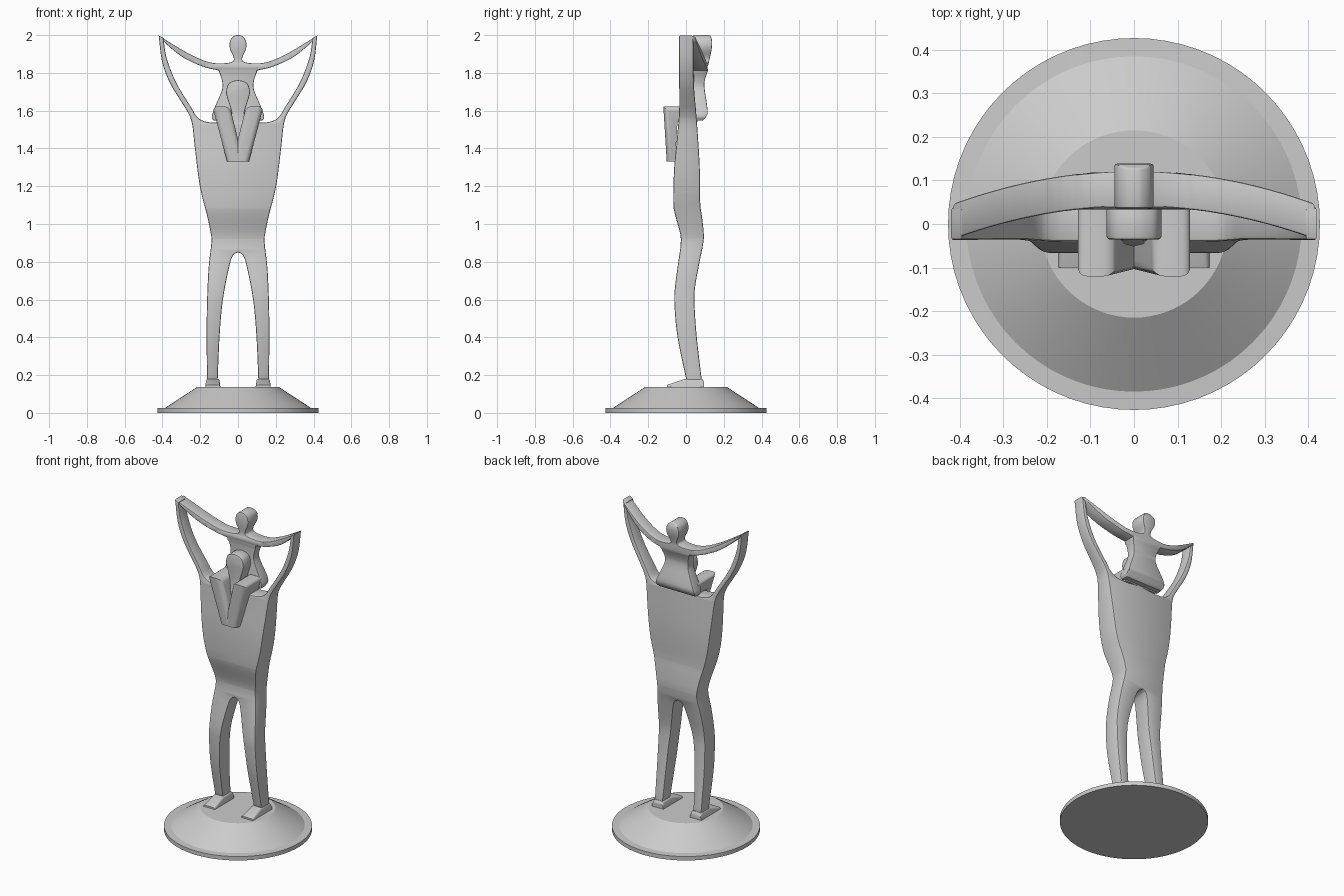
import bpy, bmesh, math
from mathutils import Vector

if "Cube" in bpy.data.objects:
    bpy.data.objects.remove(bpy.data.objects["Cube"])


def smooth(pts, n=4):
    """Catmull-Rom through the points, any dimension."""
    p = [Vector(q) for q in pts]
    p = [p[0] * 2 - p[1]] + p + [p[-1] * 2 - p[-2]]
    out = []
    for a, b, c, d in zip(p, p[1:], p[2:], p[3:]):
        for k in range(n):
            t = k / n
            out.append(0.5 * (2 * b + (c - a) * t + (2 * a - 5 * b + 4 * c - d) * t * t
                              + (3 * b - a - 3 * c + d) * t ** 3))
    return out + [p[-2]]


def outline(runs):
    """Join smooth runs (corners between them) into one mirrored closed outline."""
    half = []
    for run in runs:
        for q in smooth(run):
            if not half or (q - half[-1]).length > 0.003:
                half.append(q)
    return half + [Vector((-q.x, q.y)) for q in reversed(half[1:-1])]


def lookup(table, z):
    if z <= table[0][0]:
        return table[0][1], table[0][2]
    for a, b in zip(table, table[1:]):
        if z <= b[0]:
            t = (z - a[0]) / max(b[0] - a[0], 1e-6)
            return a[1] + (b[1] - a[1]) * t, a[2] + (b[2] - a[2]) * t
    return table[-1][1], table[-1][2]


def finish(bm, name, angle=35):
    bmesh.ops.recalc_face_normals(bm, faces=bm.faces[:])
    me = bpy.data.meshes.new(name)
    bm.to_mesh(me)
    bm.free()
    ob = bpy.data.objects.new(name, me)
    bpy.context.collection.objects.link(ob)
    bpy.ops.object.select_all(action='DESELECT')
    ob.select_set(True)
    bpy.context.view_layer.objects.active = ob
    bpy.ops.object.shade_smooth_by_angle(angle=math.radians(angle))
    return ob


def slab(name, pts, cuts, depth, bevel):
    """Extrude a front outline, slice it, then shape front and back with depth(x, z)."""
    bm = bmesh.new()
    face = bm.faces.new([bm.verts.new((q.x, -1, q.y)) for q in pts])
    ext = bmesh.ops.extrude_face_region(bm, geom=[face], use_keep_orig=True)
    bmesh.ops.translate(bm, vec=(0, 2, 0),
                        verts=[v for v in ext['geom'] if isinstance(v, bmesh.types.BMVert)])
    for co, no in cuts:
        bmesh.ops.bisect_plane(bm, geom=bm.verts[:] + bm.edges[:] + bm.faces[:], dist=1e-5,
                               plane_co=co, plane_no=no)
    for v in bm.verts:
        front, back = depth(v.co.x, v.co.z)
        v.co.y = front if v.co.y < 0 else back
    bmesh.ops.recalc_face_normals(bm, faces=bm.faces[:])
    bm.normal_update()
    rim = [e for e in bm.edges if len(e.link_faces) == 2 and e.calc_face_angle(0) > 0.9
           and abs(e.verts[0].co.y - e.verts[1].co.y) < 0.7 * e.calc_length()]
    bmesh.ops.bevel(bm, geom=rim, offset=bevel, segments=2, profile=0.5,
                    affect='EDGES', clamp_overlap=False)
    return finish(bm, name)


# Round stepped base
bm = bmesh.new()
rings = []
N = 72
for r, z in [(0.427, 0), (0.427, 0.025), (0.385, 0.027), (0.215, 0.138)]:
    rings.append([bm.verts.new((r * math.cos(2 * math.pi * i / N),
                                r * math.sin(2 * math.pi * i / N), z)) for i in range(N)])
for a, b in zip(rings, rings[1:]):
    for i in range(N):
        bm.faces.new((a[i], a[(i + 1) % N], b[(i + 1) % N], b[i]))
bm.faces.new(rings[0][::-1])
bm.faces.new(rings[-1])
finish(bm, "round_base", 20)

# Adult figure: legs, torso, raised arms and head in one slab
adult = outline([
    [(0, 0.85), (0.025, 0.835), (0.045, 0.78), (0.08, 0.6), (0.098, 0.4), (0.108, 0.165)],
    [(0.108, 0.165), (0.164, 0.165)],
    [(0.164, 0.165), (0.166, 0.48), (0.157, 0.75), (0.141, 0.9), (0.146, 0.96), (0.165, 1.05),
     (0.202, 1.2), (0.228, 1.4), (0.243, 1.53), (0.265, 1.59), (0.302, 1.65), (0.362, 1.75),
     (0.402, 1.86), (0.42, 1.998)],
    [(0.42, 1.998), (0.395, 1.985)],
    [(0.395, 1.985), (0.378, 1.88), (0.328, 1.75), (0.25, 1.62), (0.21, 1.56), (0.15, 1.538),
     (0.06, 1.54), (0.035, 1.56), (0.036, 1.6), (0.056, 1.665), (0.063, 1.7), (0.052, 1.74),
     (0.026, 1.757), (0, 1.762)],
])
side = smooth([(0.16, 0.005, 0.085), (0.39, -0.043, 0.058), (0.55, -0.06, 0.046),
               (0.65, -0.06, 0.046), (0.79, -0.042, 0.07), (0.89, -0.028, 0.09),
               (0.95, -0.031, 0.094), (1.05, -0.058, 0.083), (1.11, -0.067, 0.075),
               (1.29, -0.063, 0.073), (1.45, -0.048, 0.064), (1.6, -0.036, 0.053),
               (1.75, -0.036, 0.041), (2.0, -0.037, 0.038)])
slab("adult_figure", adult, [((0, 0, 0.2013 + 0.04 * k), (0, 0, 1)) for k in range(45)],
     lambda x, z: lookup(side, z), 0.007)

# Child figure: head, torso and outstretched arms
child = outline([
    [(0, 1.548), (0.13, 1.548)],
    [(0.13, 1.548), (0.138, 1.57), (0.122, 1.62), (0.085, 1.71), (0.085, 1.76), (0.103, 1.813)],
    [(0.103, 1.813), (0.19, 1.835), (0.3, 1.888), (0.405, 1.975)],
    [(0.405, 1.975), (0.415, 1.995)],
    [(0.415, 1.995), (0.29, 1.918), (0.2, 1.873), (0.13, 1.852), (0.06, 1.852), (0.026, 1.862),
     (0.024, 1.885), (0.04, 1.92), (0.045, 1.95), (0.037, 1.98), (0.018, 1.997), (0, 2.0)],
])
child_side = smooth([(1.548, 0.042, 0.09), (1.58, 0.04, 0.114), (1.64, 0.04, 0.11),
                     (1.74, 0.04, 0.097), (1.81, 0.04, 0.114), (1.86, 0.038, 0.122),
                     (1.92, 0.036, 0.135), (1.97, 0.036, 0.138), (2.0, 0.036, 0.128)])


def child_depth(x, z):
    x = abs(x)
    if x > 0.07 and z > 1.8:
        back = 0.122 - 0.44 * x * x
        return back - 0.081, back
    return lookup(child_side, z)


cuts = [((0, 0, 1.5607 + 0.021 * k), (0, 0, 1)) for k in range(21)]
cuts += [((s * (0.1303 + 0.035 * k), 0, 0), (1, 0, 0)) for k in range(8) for s in (-1, 1)]
slab("child_figure", child, cuts, child_depth, 0.005)


def side_prism(name, profile, xspan, rounded, radius, sign):
    """Extrude a (y, z) profile across x; xspan(z) gives inner and outer x."""
    bm = bmesh.new()
    loops = [[bm.verts.new((sign * xspan(z)[k], y, z)) for y, z in profile] for k in (0, 1)]
    n = len(profile)
    for i in range(n):
        j = (i + 1) % n
        bm.faces.new((loops[0][i], loops[0][j], loops[1][j], loops[1][i]))
    bm.faces.new(loops[0][::-1])
    bm.faces.new(loops[1])
    bmesh.ops.recalc_face_normals(bm, faces=bm.faces[:])
    edges = [bm.edges.get((l[i], l[(i + 1) % n])) for l in loops for i in rounded]
    bmesh.ops.bevel(bm, geom=edges, offset=radius, segments=4, profile=0.5,
                    affect='EDGES', clamp_overlap=True)
    finish(bm, name)


# Child legs draped over the shoulders, and the adult's wedge feet
leg = [(0.06, 1.622), (-0.12, 1.622), (-0.102, 1.33), (-0.058, 1.33), (-0.045, 1.54), (0.06, 1.54)]
foot = [(-0.1, 0.13), (-0.1, 0.148), (-0.005, 0.18), (0.085, 0.18), (0.095, 0.165), (0.095, 0.13)]
for sign, tag in ((-1, "left"), (1, "right")):
    side_prism("child_leg_" + tag, leg,
               lambda z: (0.04 + (z - 1.61) * 0.25, 0.132 + (z - 1.61) * 0.265),
               (0, 1), 0.026, sign)
    side_prism("foot_" + tag, foot,
               lambda z: (0.092 + (z - 0.13) * 0.15, 0.175 - (z - 0.13) * 0.15),
               (1, 2, 3), 0.01, sign)
